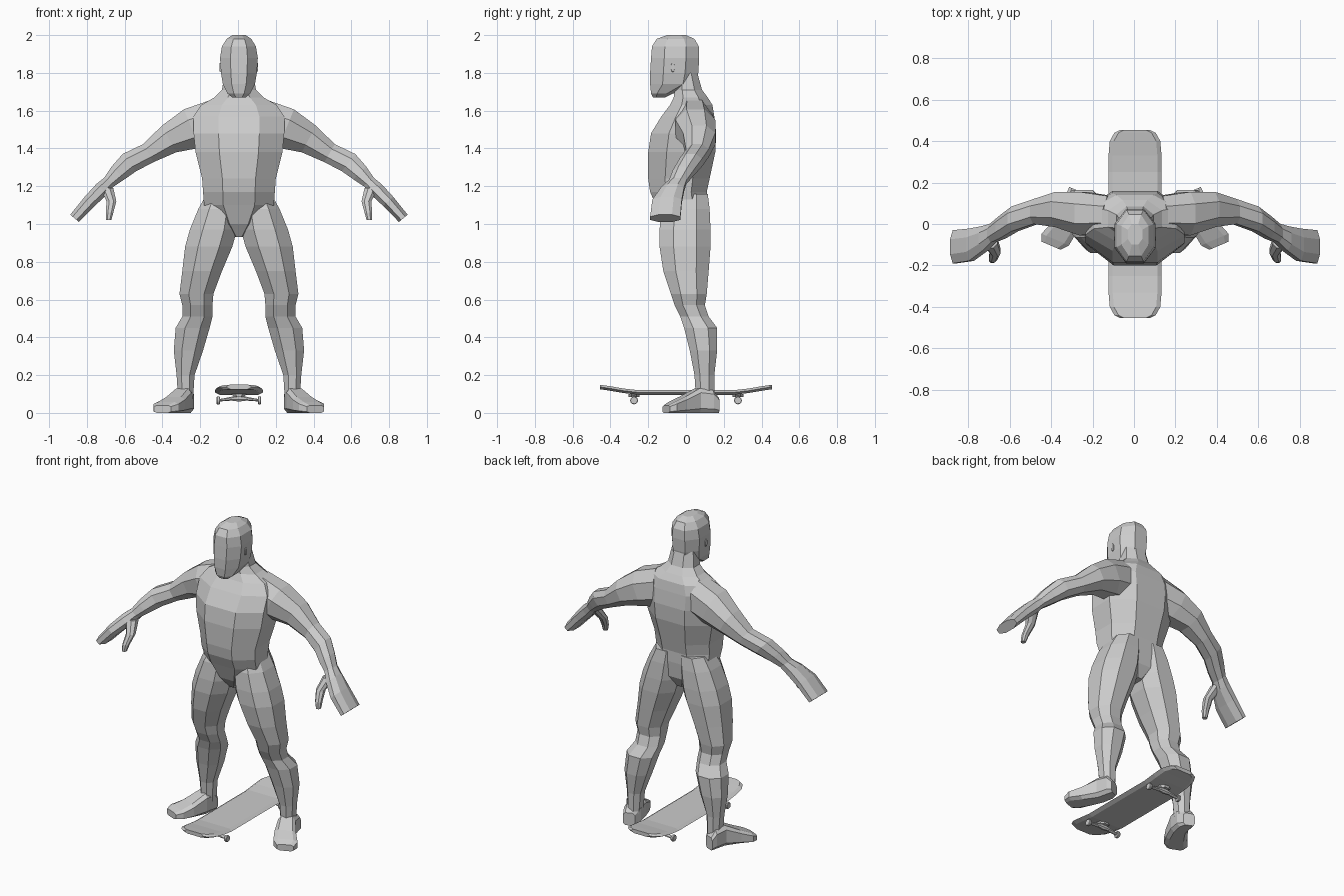
import bpy, bmesh, math
from mathutils import Vector as V

CX = 0.005  # symmetry plane
grey = bpy.data.materials.new("light grey")
grey.diffuse_color = (0.6, 0.6, 0.6, 1)


def add_object(name, bm, mirror=False):
    bmesh.ops.recalc_face_normals(bm, faces=bm.faces)
    me = bpy.data.meshes.new(name)
    bm.to_mesh(me)
    bm.free()
    me.materials.append(grey)
    ob = bpy.data.objects.new(name, me)
    ob.location.x = CX
    bpy.context.collection.objects.link(ob)
    if mirror:
        ob.modifiers.new("mirror", 'MIRROR').use_axis[0] = True
    return ob


def loft(name, rings, mirror=False):
    """Skin a list of point rings into a closed tube."""
    bm = bmesh.new()
    loops = [[bm.verts.new(p) for p in r] for r in rings]
    n = len(loops[0])
    for a, b in zip(loops, loops[1:]):
        for i in range(n):
            j = (i + 1) % n
            bm.faces.new((a[i], a[j], b[j], b[i]))
    bm.faces.new(loops[0])
    bm.faces.new(loops[-1])
    return add_object(name, bm, mirror)


def octagon(c, u, v, k=0.45):
    """Eight points around c, with half-size vectors u and v."""
    pts = [(1, -k), (1, k), (k, 1), (-k, 1), (-1, k), (-1, -k), (-k, -1), (k, -1)]
    return [V(c) + V(u) * a + V(v) * b for a, b in pts]


def level(z, x0, x1, y0, y1, k=0.45):
    """Horizontal octagon from its bounds."""
    return octagon(((x0 + x1) / 2, (y0 + y1) / 2, z),
                   ((x1 - x0) / 2, 0, 0), (0, (y1 - y0) / 2, 0), k)


def tilted(x, y, z, a, b, deg, k=0.45):
    """Octagon across a limb that runs sideways and slopes down by deg."""
    t = math.radians(deg)
    return octagon((x, y, z), (a * math.sin(t), 0, a * math.cos(t)), (0, b, 0), k)


# torso, from crotch to neck: z, half width, front y, back y
loft("torso", [level(z, -w, w, y0, y1) for z, w, y0, y1 in [
    (0.93, 0.03, -0.07, 0.06), (1.00, 0.11, -0.12, 0.10), (1.10, 0.185, -0.16, 0.11),
    (1.17, 0.19, -0.19, 0.11), (1.24, 0.195, -0.20, 0.125), (1.38, 0.23, -0.20, 0.155),
    (1.48, 0.24, -0.185, 0.16), (1.57, 0.24, -0.13, 0.15), (1.63, 0.20, -0.085, 0.14),
    (1.67, 0.13, -0.065, 0.115), (1.71, 0.09, -0.06, 0.085), (1.80, 0.075, -0.06, 0.06)]])

# head, from chin to crown
loft("head", [level(z, -w, w, y0, y1) for z, w, y0, y1 in [
    (1.67, 0.035, -0.175, -0.11), (1.69, 0.06, -0.185, -0.07), (1.74, 0.085, -0.19, 0.05),
    (1.80, 0.095, -0.19, 0.065), (1.88, 0.10, -0.185, 0.07), (1.94, 0.09, -0.18, 0.068),
    (1.98, 0.065, -0.155, 0.045), (2.00, 0.035, -0.10, 0.00)]])

# ears
loft("ear", [octagon((x, -0.07, 1.83), (0, s * 0.4, 0), (0, 0, s))
             for x, s in [(0.085, 0.028), (0.102, 0.022)]], True)

# legs, from hip to ankle: z, inner x, outer x, front y, back y
loft("leg", [level(*r) for r in [
    (1.16, 0.01, 0.17, -0.10, 0.115), (1.08, 0.005, 0.215, -0.13, 0.125),
    (0.97, 0.01, 0.26, -0.14, 0.13), (0.88, 0.035, 0.285, -0.14, 0.13),
    (0.75, 0.09, 0.30, -0.12, 0.12), (0.63, 0.135, 0.315, -0.08, 0.11),
    (0.57, 0.14, 0.30, -0.06, 0.10), (0.51, 0.14, 0.30, -0.03, 0.12),
    (0.45, 0.155, 0.335, -0.01, 0.165), (0.33, 0.19, 0.345, 0.02, 0.165),
    (0.20, 0.235, 0.33, 0.045, 0.15), (0.12, 0.24, 0.325, 0.05, 0.15),
    (0.05, 0.245, 0.32, 0.06, 0.15)]], True)

# feet, heel to toe, turned outward: x, y, half width, height
side = V((0.92, 0.39, 0))
loft("foot", [octagon((x, y, h / 2), side * w, (0, 0, h / 2), 0.65) for x, y, w, h in [
    (0.285, 0.165, 0.035, 0.08), (0.285, 0.13, 0.05, 0.12), (0.30, 0.06, 0.052, 0.13),
    (0.345, -0.02, 0.065, 0.085), (0.385, -0.075, 0.072, 0.058),
    (0.405, -0.105, 0.05, 0.04)]], True)

# arms, shoulder to wrist
loft("arm", [tilted(*r) for r in [
    (0.12, 0.045, 1.54, 0.12, 0.09, 15), (0.25, 0.05, 1.505, 0.11, 0.105, 22),
    (0.37, 0.07, 1.45, 0.08, 0.085, 28), (0.48, 0.06, 1.375, 0.055, 0.06, 30),
    (0.58, 0.025, 1.325, 0.058, 0.06, 38), (0.64, -0.015, 1.27, 0.048, 0.055, 45),
    (0.69, -0.045, 1.22, 0.034, 0.046, 48)]], True)

# mitten hands
loft("hand", [tilted(*r) for r in [
    (0.68, -0.04, 1.23, 0.033, 0.045, 48), (0.725, -0.07, 1.185, 0.04, 0.06, 48),
    (0.79, -0.10, 1.12, 0.036, 0.078, 48), (0.87, -0.11, 1.03, 0.03, 0.08, 50)]], True)

# thumbs
loft("thumb", [level(z, x - r, x + r, y - r, y + r) for x, y, z, r in [
    (0.70, -0.08, 1.19, 0.035), (0.675, -0.13, 1.12, 0.026),
    (0.685, -0.165, 1.06, 0.02), (0.69, -0.175, 1.02, 0.014)]], True)


# skateboard deck with rounded, raised ends
def deck_ring(y, w, z):
    h = 0.012
    return [V((-w, y, z)), V((-w + 0.02, y, z + h)), V((w - 0.02, y, z + h)),
            V((w, y, z)), V((w - 0.025, y, z - h)), V((-w + 0.025, y, z - h))]


half = [(0.25, 0.128, 0.108), (0.33, 0.128, 0.117), (0.40, 0.122, 0.129),
        (0.44, 0.10, 0.135), (0.455, 0.07, 0.137)]
loft("skateboard_deck", [deck_ring(-y, w, z) for y, w, z in reversed(half)]
     + [deck_ring(y, w, z) for y, w, z in half])

# trucks and wheels at each end of the board
for s, end in ((-1, "front"), (1, "back")):
    y = s * 0.275
    loft(end + "_truck", [octagon((x, y, z), (0, 0.012, 0), (0, 0, h)) for x, z, h in [
        (-0.11, 0.066, 0.006), (-0.04, 0.075, 0.01), (0, 0.08, 0.02),
        (0.04, 0.075, 0.01), (0.11, 0.066, 0.006)]])
    loft(end + "_truck_base", [level(z, -w, w, y - 0.03, y + 0.03)
                               for z, w in [(0.085, 0.025), (0.10, 0.04)]])
    loft(end + "_wheel", [[V((x, y + r * math.cos(i * math.pi / 6),
                              0.066 + r * math.sin(i * math.pi / 6))) for i in range(12)]
                          for x, r in [(0.10, 0.018), (0.104, 0.021),
                                       (0.114, 0.021), (0.118, 0.018)]], True)
